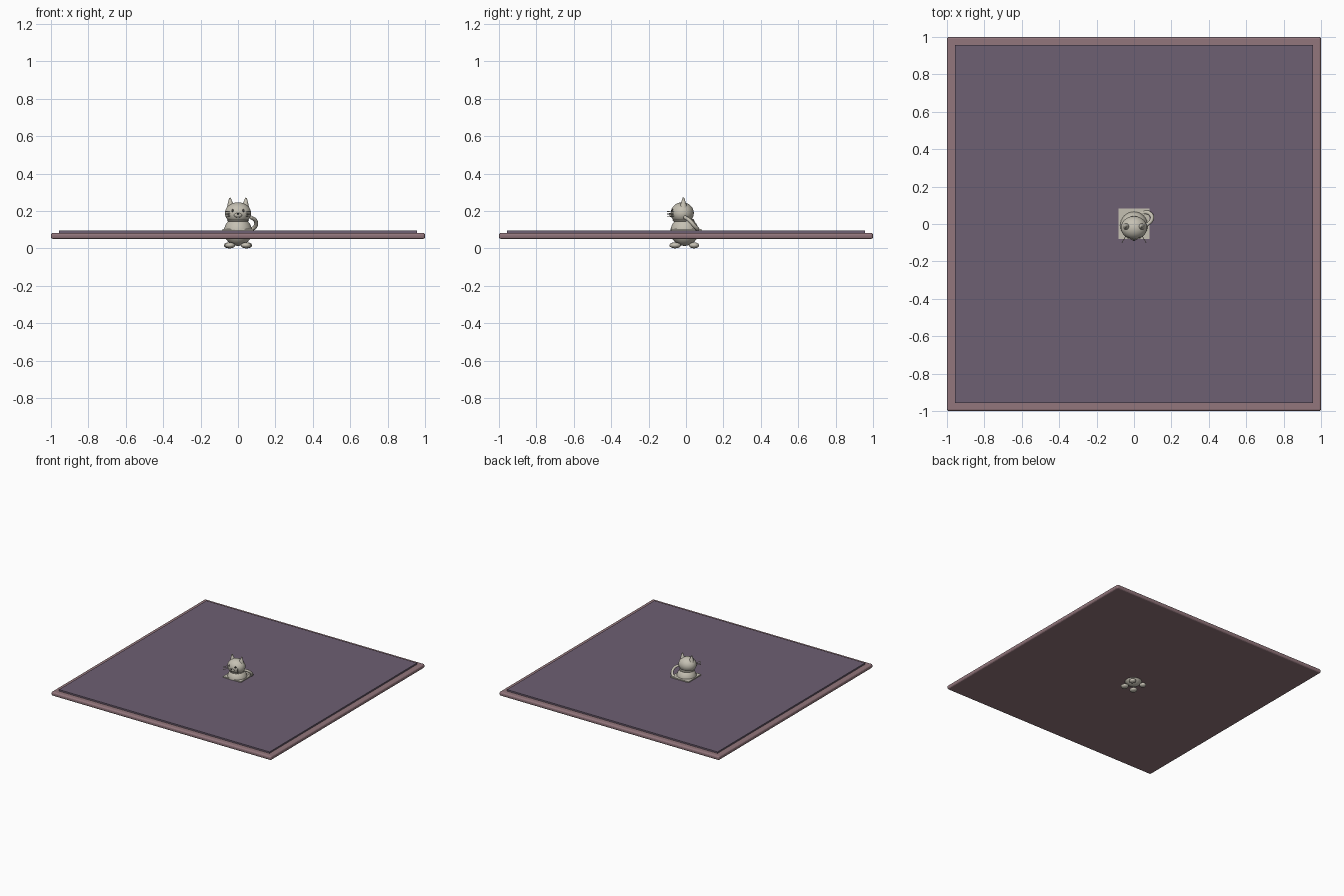
import bpy
from mathutils import Vector

if "Cube" in bpy.data.objects:
    bpy.data.objects.remove(bpy.data.objects["Cube"])


def material(name, rgb):
    m = bpy.data.materials.new(name)
    m.diffuse_color = (*rgb, 1)
    m.use_nodes = True
    m.node_tree.nodes["Principled BSDF"].inputs["Base Color"].default_value = m.diffuse_color
    return m


RIM = material("dusty rose rim", (0.29, 0.18, 0.20))
TOP = material("muted purple cover", (0.155, 0.115, 0.17))
STONE = material("warm stone", (0.56, 0.53, 0.45))
DARK = material("dark features", (0.06, 0.055, 0.05))


def finish(ob, name, mat, smooth=True):
    ob.name = name
    ob.data.materials.append(mat)
    if smooth:
        ob.select_set(True)
        bpy.ops.object.shade_smooth_by_angle()
    return ob


def box(name, loc, size, mat, bevel=0.0, segments=3):
    bpy.ops.mesh.primitive_cube_add(size=1, location=loc)
    ob = bpy.context.object
    ob.scale = size
    bpy.ops.object.transform_apply(location=False, rotation=False, scale=True)
    if bevel:
        mod = ob.modifiers.new("soft edges", 'BEVEL')
        mod.width = bevel
        mod.segments = segments
    return finish(ob, name, mat, False)


def ball(name, loc, radii, mat, seg=32, rings=16):
    bpy.ops.mesh.primitive_uv_sphere_add(segments=seg, ring_count=rings, radius=1, location=loc)
    ob = bpy.context.object
    ob.scale = radii
    bpy.ops.object.transform_apply(location=False, rotation=False, scale=True)
    return finish(ob, name, mat)


def tube(name, points, radius, mat, tip=1.0):
    cu = bpy.data.curves.new(name, 'CURVE')
    cu.dimensions = '3D'
    cu.bevel_depth = radius
    cu.bevel_resolution = 3
    cu.use_fill_caps = True
    sp = cu.splines.new('BEZIER')
    sp.bezier_points.add(len(points) - 1)
    for i, (bp, co) in enumerate(zip(sp.bezier_points, points)):
        bp.co = co
        bp.handle_left_type = bp.handle_right_type = 'AUTO'
        bp.radius = 1 + (tip - 1) * i / (len(points) - 1)
    ob = bpy.data.objects.new(name, cu)
    bpy.context.collection.objects.link(ob)
    cu.materials.append(mat)
    return ob


# Board: rounded slab, raised cover and small plinth
box("board_rim", (0, 0, 0.0665), (2, 2, 0.033), RIM, 0.012)
box("board_cover", (0, 0, 0.088), (1.914, 1.914, 0.014), TOP)
box("plinth", (0, 0.002, 0.098), (0.164, 0.164, 0.01), STONE)

# Cat body and head
ball("body", (0, -0.008, 0.09), (0.075, 0.075, 0.077), STONE)
ball("head", (0, -0.02, 0.188), (0.07, 0.062, 0.058), STONE)
ball("muzzle", (0, -0.074, 0.178), (0.022, 0.014, 0.014), STONE, 20, 10)
ball("nose", (0, -0.087, 0.185), (0.006, 0.005, 0.004), DARK, 16, 8)

# Collar where the head meets the body
bpy.ops.mesh.primitive_torus_add(location=(0, -0.013, 0.15), major_radius=0.052,
                                 minor_radius=0.006, major_segments=32, minor_segments=8)
finish(bpy.context.object, "collar", STONE)

# Paired features
for s, side in ((-1, "left"), (1, "right")):
    bpy.ops.mesh.primitive_cone_add(vertices=20, radius1=0.022, radius2=0.004, depth=0.055,
                                    location=(s * 0.041, -0.014, 0.243), rotation=(0, s * 0.08, 0))
    finish(bpy.context.object, side + "_ear", STONE)
    ball(side + "_eye", (s * 0.029, -0.073, 0.202), (0.007, 0.006, 0.008), DARK, 16, 8)
    ball(side + "_front_foot", (s * 0.043, -0.058, 0.016), (0.028, 0.031, 0.016), STONE, 24, 12)
    ball(side + "_back_foot", (s * 0.05, 0.043, 0.016), (0.025, 0.027, 0.016), STONE, 24, 12)
    for i, z in enumerate((0.171, 0.184, 0.197)):
        tube(f"{side}_whisker_{i + 1}",
             [(s * 0.04, -0.058, 0.184 + (z - 0.184) * 0.8), (s * 0.065, -0.1, z)],
             0.002, STONE)

# Tail curling up along the right side
tail = [(0.03, 0.055, 0.09), (0.07, 0.062, 0.10), (0.094, 0.045, 0.12),
        (0.092, 0.018, 0.15), (0.07, -0.004, 0.165)]
tube("tail", tail, 0.012, STONE, 0.8)
ball("tail_tip", Vector(tail[-1]), (0.0098, 0.0098, 0.0098), STONE, 16, 8)
